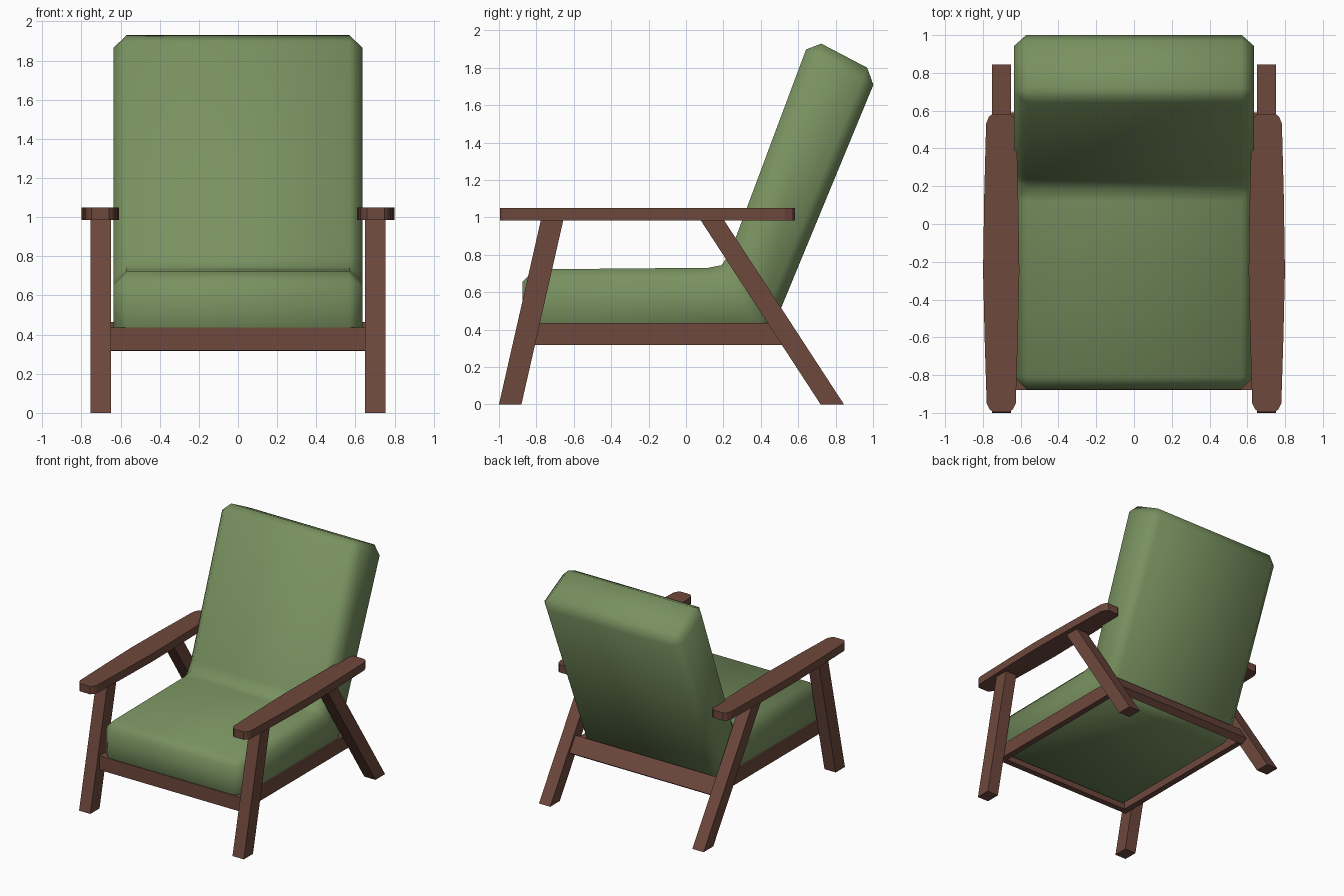
import bpy, bmesh, math

if "Cube" in bpy.data.objects:
    bpy.data.objects.remove(bpy.data.objects["Cube"])


def material(name, rgb):
    m = bpy.data.materials.new(name)
    m.diffuse_color = (*rgb, 1)
    m.use_nodes = True
    m.node_tree.nodes["Principled BSDF"].inputs["Base Color"].default_value = m.diffuse_color
    return m


wood = material("reddish brown wood", (0.156, 0.065, 0.046))
fabric = material("olive green fabric", (0.190, 0.285, 0.117))


def finish(name, bm, mat, smooth=None):
    bmesh.ops.recalc_face_normals(bm, faces=bm.faces[:])
    me = bpy.data.meshes.new(name)
    bm.to_mesh(me)
    bm.free()
    me.materials.append(mat)
    if smooth:
        for p in me.polygons:
            p.use_smooth = True
        me.set_sharp_from_angle(angle=math.radians(smooth))
    ob = bpy.data.objects.new(name, me)
    bpy.context.collection.objects.link(ob)
    return ob


def prism(points, offset):
    """Extrude a closed 3D outline along an offset."""
    bm = bmesh.new()
    face = bm.faces.new([bm.verts.new(p) for p in points])
    new = bmesh.ops.extrude_face_region(bm, geom=[face])["geom"]
    bmesh.ops.translate(bm, vec=offset,
                        verts=[g for g in new if isinstance(g, bmesh.types.BMVert)])
    return bm


def side_prism(yz, x0, x1):
    return prism([(x0, y, z) for y, z in yz], (x1 - x0, 0, 0))


def pair(name, bm):
    """Part on the right side plus its mirror on the left."""
    other = bm.copy()
    for v in other.verts:
        v.co.x *= -1
    finish(name + "_right", bm, wood)
    finish(name + "_left", other, wood)


# Cushion: one L-shaped seat and back with softened edges, sunk into the frame
profile = [(-0.875, 0.35), (-0.875, 0.722), (0.12, 0.731), (0.19, 0.745),
           (0.235, 0.81), (0.665, 1.96), (1.027, 1.77), (0.44, 0.35)]
bm = side_prism(profile, -0.635, 0.635)
round_edges = []
for e in bm.edges:
    a, b = e.verts
    across = abs(a.co.x - b.co.x) > 0.1
    z, y = (a.co.z + b.co.z) / 2, (a.co.y + b.co.y) / 2
    inner_fold = across and 0 < y < 0.3 and 0.6 < z < 1
    if not inner_fold:
        round_edges.append(e)
bmesh.ops.bevel(bm, geom=round_edges, offset=0.066, segments=1,
                affect='EDGES', clamp_overlap=True)
finish("cushion", bm, fabric, smooth=75)

# Slanted legs
pair("front_leg", side_prism([(-1.0, 0), (-0.88, 0), (-0.655, 0.99), (-0.775, 0.99)], 0.65, 0.753))
pair("back_leg", side_prism([(0.72, 0), (0.845, 0), (0.20, 0.99), (0.075, 0.99)], 0.65, 0.753))

# Armrests: boat-shaped boards, as (y, half width)
half = [(-0.995, 0.045), (-0.98, 0.062), (-0.95, 0.077), (-0.6, 0.088), (-0.25, 0.096),
        (0.15, 0.09), (0.53, 0.08), (0.568, 0.065), (0.583, 0.045)]
cx = 0.703
outline = [(cx + w, y, 0.985) for y, w in half] + [(cx - w, y, 0.985) for y, w in reversed(half)]
pair("armrest", prism(outline, (0, 0, 0.065)))

# Seat frame rails
pair("side_rail", side_prism([(-0.86, 0.318), (0.53, 0.318), (0.47, 0.435), (-0.835, 0.435)], 0.60, 0.65))
finish("front_rail", side_prism([(-0.88, 0.318), (-0.83, 0.318), (-0.83, 0.435), (-0.88, 0.435)],
                                -0.65, 0.65), wood)
d, n = (-0.548 * 0.07, 0.837 * 0.07), (0.837 * 0.03, 0.548 * 0.03)
back = [(0.527 + i * d[0] + j * n[0], 0.39 + i * d[1] + j * n[1])
        for i, j in ((-1, -1), (-1, 1), (1, 1), (1, -1))]
finish("back_rail", side_prism(back, -0.65, 0.65), wood)
